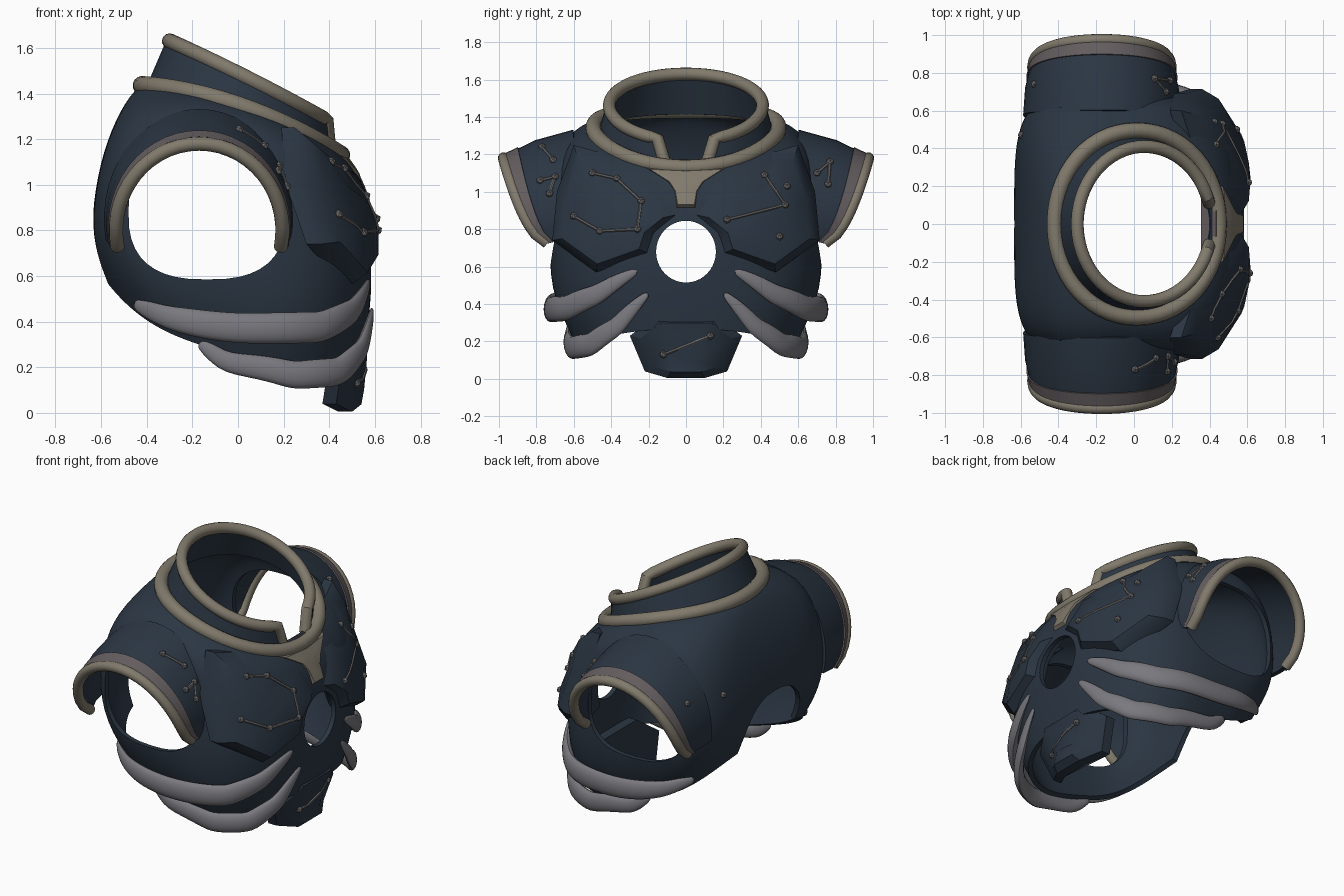
import bpy, bmesh, math
from mathutils import Vector

if "Cube" in bpy.data.objects:
    bpy.data.objects.remove(bpy.data.objects["Cube"])

scene = bpy.context.scene


def material(name, rgb):
    m = bpy.data.materials.new(name)
    m.diffuse_color = (*rgb, 1)
    m.use_nodes = True
    m.node_tree.nodes["Principled BSDF"].inputs["Base Color"].default_value = m.diffuse_color
    return m


NAVY = material("dark navy", (0.024, 0.037, 0.056))
KHAKI = material("khaki trim", (0.22, 0.195, 0.15))
MAUVE = material("mauve band", (0.125, 0.108, 0.112))
BONE = material("grey rib", (0.195, 0.19, 0.212))
STAR = material("star grey", (0.155, 0.147, 0.145))


def finish(name, bm, mat):
    bmesh.ops.recalc_face_normals(bm, faces=bm.faces)
    me = bpy.data.meshes.new(name)
    bm.to_mesh(me)
    bm.free()
    me.materials.append(mat)
    ob = bpy.data.objects.new(name, me)
    scene.collection.objects.link(ob)
    return ob


def bake(ob):
    """Apply all modifiers."""
    bpy.context.view_layer.update()
    dg = bpy.context.evaluated_depsgraph_get()
    me = bpy.data.meshes.new_from_object(ob.evaluated_get(dg))
    ob.modifiers.clear()
    ob.data = me


def loft(name, rows, mat, closed=False, caps=False, thick=0, sub=0, cutters=()):
    bm = bmesh.new()
    vs = [[bm.verts.new(p) for p in r] for r in rows]
    n = len(vs[0])
    for a, b in zip(vs, vs[1:]):
        for i in range(n if closed else n - 1):
            j = (i + 1) % n
            bm.faces.new((a[i], a[j], b[j], b[i]))
    if caps:
        bm.faces.new(vs[0])
        bm.faces.new(vs[-1])
    ob = finish(name, bm, mat)
    if sub:
        ob.modifiers.new("smooth", 'SUBSURF').levels = sub
    if thick:
        s = ob.modifiers.new("shell", 'SOLIDIFY')
        s.thickness, s.offset = thick, 0
    for c in cutters:
        b = ob.modifiers.new("cut", 'BOOLEAN')
        b.object, b.operation, b.solver = c, 'DIFFERENCE', 'EXACT'
    bake(ob)
    return ob


def tube(name, pts, r, mat, closed=False, sides=14):
    """Round bead swept along a path."""
    pts = [Vector(p) for p in pts]
    n, rows = len(pts), []
    ref = None
    for i, p in enumerate(pts):
        a = pts[(i - 1) % n] if closed or i else p
        b = pts[(i + 1) % n] if closed or i < n - 1 else p
        t = (b - a).normalized()
        if ref is None:
            ref = t.orthogonal()
        ref = (ref - t * ref.dot(t)).normalized()
        side = t.cross(ref)
        rows.append([p + r * (ref * math.cos(k * math.tau / sides) + side * math.sin(k * math.tau / sides))
                     for k in range(sides)])
    if closed:
        rows.append(rows[0])
    return loft(name, rows, mat, True, not closed)


def power(v, n):
    return math.copysign(abs(v) ** (2 / n), v)


def ring(xb, zb, xf, zf, hy, n=2.0, bulge=0.0, a0=0.0, a1=math.tau, count=56, nb=None):
    """Tilted oval from back point to front point; nb squares off the back half."""
    out = []
    for i in range(count):
        a = a0 + (a1 - a0) * i / (count if a1 - a0 > 6.28 else count - 1)
        m = nb if nb and math.cos(a) < 0 else n
        t = (power(math.cos(a), m) + 1) / 2
        out.append(Vector((xb + (xf - xb) * t, hy * power(math.sin(a), m),
                           zb + (zf - zb) * t + bulge * math.sin(a) ** 2)))
    return out


def prism(name, cx, cz, rx, rz, n, axis, lo, hi):
    """Rounded cutter along x or y."""
    rows = []
    for d in (lo, hi):
        row = []
        for i in range(40):
            u = cx + rx * power(math.cos(i * math.tau / 40), n)
            v = cz + rz * power(math.sin(i * math.tau / 40), n)
            row.append((d, u, v) if axis == 'x' else (u, d, v))
        rows.append(row)
    ob = loft(name, rows, NAVY, True, True)
    ob.hide_render = True
    return ob


# Torso shell with arm holes, chest hole and back notch
cutters = [prism("arm_cutter", -0.135, 0.88, 0.345, 0.295, 2.6, 'y', -2, 2),
           prism("chest_cutter", 0, 0.68, 0.16, 0.165, 2, 'x', 0.1, 2),
           prism("back_cutter", 0, 0.58, 0.29, 0.30, 2.4, 'x', -2, -0.1)]
torso = loft("torso", [
    ring(-0.57, 0.59, 0.54, 0.27, 0.60, 2.5, -0.17, nb=3.4),
    ring(-0.61, 0.70, 0.565, 0.45, 0.72, 2.6, -0.08, nb=3.8),
    ring(-0.63, 0.86, 0.58, 0.70, 0.71, 2.7, nb=4.5),
    ring(-0.59, 1.10, 0.55, 0.95, 0.68, 2.8, 0.03, nb=5),
    ring(-0.525, 1.28, 0.49, 1.07, 0.65, 2.5, 0.08, nb=3.8),
    ring(-0.44, 1.42, 0.43, 1.14, 0.50, 2.1, 0.06),
    ring(-0.38, 1.43, 0.40, 1.15, 0.44, 2.0, 0.04)],
    NAVY, True, thick=0.03, sub=2, cutters=cutters)
for c in cutters:
    bpy.data.objects.remove(c)

# Collar, open at the front, with its beads and the sill of its gap
g = 0.25
low = ring(-0.39, 1.42, 0.41, 1.14, 0.45, 2, 0.04, g, math.tau - g)
top = ring(-0.30, 1.63, 0.41, 1.27, 0.41, 2, 0.01, g + 0.13, math.tau - g - 0.13)
loft("collar", [low, [(a + b) / 2 for a, b in zip(low, top)], top], NAVY, thick=0.03)
tube("collar_top_trim", [low[0]] + top + [low[-1]], 0.034, KHAKI)
tube("collar_base_trim", ring(-0.42, 1.435, 0.45, 1.13, 0.495, 2.05, 0.06), 0.042, KHAKI, True)
loft("collar_sill", [[(0.36, y, 1.12), (0.44, y, 1.165)] for y in (-0.14, 0, 0.14)], MAUVE, thick=0.02)


def plate(name, pts, mid, mat, lift, inset=0.2, back=0.06):
    """Raised faceted panel with a sunken rim."""
    mid, pts = Vector(mid), [Vector(p) for p in pts]
    up = Vector(lift)
    rows = [[p - Vector((back, 0, 0)) for p in pts], pts, [p.lerp(mid, inset) + up for p in pts],
            [p.lerp(mid, 0.6) + up for p in pts]]
    return loft(name, rows, mat, True, True)


# Chest plates, sleeves and ribs on both sides
CHEST = [(0.56, 0.04, 0.88), (0.46, 0.10, 1.10), (0.31, 0.42, 1.20), (0.25, 0.60, 1.25), (0.27, 0.69, 1.0),
         (0.36, 0.715, 0.74), (0.51, 0.48, 0.57), (0.57, 0.20, 0.67), (0.57, 0.165, 0.78)]
SLEEVE = [(0.405, 0.47, 0.85, 0.56, 0.60), (0.395, 0.435, 0.83, 0.65, 0.80), (0.365, 0.38, 0.80, 0.72, 0.975)]
RIBS = {"upper_rib": ((-0.58, 0.59, 0.73, 0.070), [(15, .58), (35, .45), (58, .375), (90, .37), (115, .42), (143, .50)]),
        "lower_rib": ((-0.50, 0.60, 0.63, 0.064), [(13, .46), (30, .28), (50, .18), (75, .165), (95, .22), (110, .34)])}


def arch(sec, s, grow=0.0):
    rx, rz, zc, y0, y1 = sec
    out = []
    for i in range(29):
        a = math.radians(-11 + 202 * i / 28)
        f = max(0, (math.sin(a) + 0.2) / 1.2) ** 0.5
        out.append(Vector((-0.17 + (rx + grow) * math.cos(a), s * (y0 + (y1 - y0) * f),
                           zc + (rz + grow) * math.sin(a))))
    return out


for s, side in ((1, "left"), (-1, "right")):
    plate(side + "_chest_plate", [(x, s * y, z) for x, y, z in CHEST], (0.55, s * 0.38, 0.84), NAVY,
          (0.05, s * 0.015, -0.01))
    rows = [arch(q, s) for q in SLEEVE]
    loft(side + "_sleeve", rows, NAVY, thick=0.025)
    tube(side + "_sleeve_trim", rows[2], 0.031, KHAKI)
    a, b = arch(SLEEVE[1], s, 0.018), arch(SLEEVE[2], s, 0.018)
    loft(side + "_sleeve_band", [[p.lerp(q, t) for p, q in zip(a, b)] for t in (0.56, 0.98)], MAUVE, thick=0.008)
    for name, ((xb, xf, hy, w), keys) in RIBS.items():
        path = []
        for (a0, z0), (a1, z1) in zip(keys, keys[1:]):
            for k in range(4):
                a = math.radians(a0 + (a1 - a0) * k / 4)
                m = 2.6 if math.cos(a) >= 0 else 2.8
                path.append(Vector((xb + (xf - xb) * (power(math.cos(a), m) + 1) / 2,
                                    s * hy * power(math.sin(a), m), z0 + (z1 - z0) * k / 4)))
        rows, n = [], len(path)
        for i, p in enumerate(path):
            t = (path[min(i + 1, n - 1)] - path[max(i - 1, 0)]).normalized()
            out = t.cross(Vector((0, 0, 1))).normalized()
            up = out.cross(t)
            r = w * (0.08 + math.sin(math.pi * (i + 0.3) / n) ** 0.6)
            rows.append([p + up * r * math.cos(k * math.tau / 8) + out * 0.5 * r * math.sin(k * math.tau / 8)
                         for k in range(8)])
        loft(f"{side}_{name}", rows, BONE, True, True, sub=1)

# Belly plate and throat clasp
plate("belly_plate", [(0.53, -0.17, 0.33), (0.53, 0.17, 0.33), (0.46, 0.30, 0.23), (0.43, 0.22, 0.04),
                      (0.50, 0.1, 0.005), (0.50, -0.1, 0.005), (0.43, -0.22, 0.04), (0.46, -0.30, 0.23)],
      (0.53, 0, 0.17), NAVY, (0.035, 0, 0))
plate("throat_clasp", [(0.44, -0.22, 1.13), (0.46, 0, 1.12), (0.44, 0.22, 1.13), (0.50, 0.10, 1.055),
                       (0.52, 0.065, 1.0), (0.56, 0.05, 0.915), (0.56, -0.05, 0.915), (0.52, -0.065, 1.0),
                       (0.50, -0.10, 1.055)],
      (0.51, 0, 1.05), KHAKI, (0.025, 0, 0), 0.12)

# Star studs joined by fine rods, laid on the plates
bpy.context.view_layer.update()
dg = bpy.context.evaluated_depsgraph_get()


def drop(y, z, d=1):
    hit, loc, *_ = scene.ray_cast(dg, Vector((2 * d, y, z)), Vector((-d, 0, 0)))
    return loc.copy() if hit else None


CHAINS = [[(0.22, 0.85), (0.53, 0.93), (0.42, 1.09)], [(0.50, 0.76)], [(0.54, 1.03)],
          [(-0.5, 1.1), (-0.37, 1.07), (-0.24, 0.95), (-0.26, 0.80), (-0.46, 0.79), (-0.6, 0.87)],
          [(-0.12, 0.13), (0.13, 0.23)],
          [(0.70, 1.10), (0.77, 1.16), (0.76, 1.04)],
          [(-0.77, 1.24), (-0.71, 1.17)], [(-0.78, 1.06), (-0.70, 1.08), (-0.73, 0.99)],
          [(0.47, 1.02, -1)], [(0.74, 1.05, -1)]]
studs, lines = [], []
for chain in CHAINS:
    studs += [p for p in (drop(*c) for c in chain) if p]
    for (y0, z0), (y1, z1) in zip(chain, chain[1:]):
        pts = [drop(y0 + (y1 - y0) * k / 5, z0 + (z1 - z0) * k / 5) for k in range(6)]
        lines.append([p for p in pts if p])
for p in studs:
    bm = bmesh.new()
    bmesh.ops.create_icosphere(bm, subdivisions=1, radius=0.022)
    bmesh.ops.translate(bm, verts=bm.verts, vec=p)
    finish("star_stud", bm, STAR)
for pts in lines:
    if len(pts) > 1:
        tube("star_rod", pts, 0.008, STAR, sides=6)

# Smooth shading with crisp edges
bpy.ops.object.select_all(action='DESELECT')
for ob in scene.objects:
    ob.select_set(True)
bpy.context.view_layer.objects.active = torso
bpy.ops.object.shade_smooth_by_angle(angle=math.radians(35))
